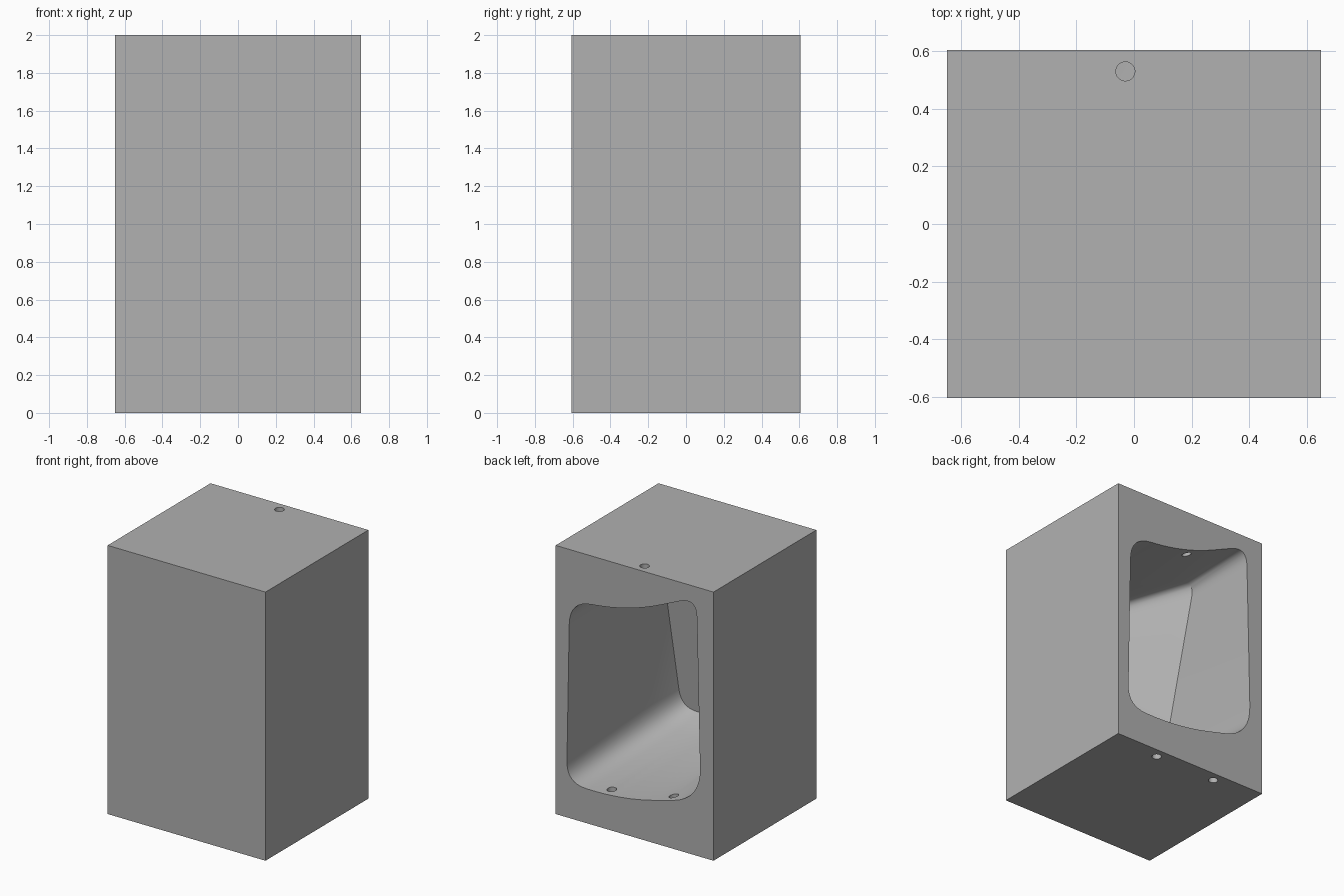
import bpy, bmesh, math
from mathutils import Vector

cube = bpy.data.objects.get("Cube")
if cube:
    bpy.data.objects.remove(cube, do_unlink=True)

# Single grey material
grey = bpy.data.materials.new("plain grey")
grey.use_nodes = True
colour = (0.44, 0.44, 0.44, 1)
grey.diffuse_color = colour
grey.node_tree.nodes["Principled BSDF"].inputs["Base Color"].default_value = colour


def add_object(name, bm):
    bmesh.ops.recalc_face_normals(bm, faces=bm.faces)
    mesh = bpy.data.meshes.new(name)
    bm.to_mesh(mesh)
    bm.free()
    mesh.materials.append(grey)
    obj = bpy.data.objects.new(name, mesh)
    bpy.context.collection.objects.link(obj)
    return obj


def rounded_ring(corners, depth, steps=8):
    """Round each (x, z, radius) corner; depth(z) gives the y position."""
    ring = []
    for i, (x, z, r) in enumerate(corners):
        c = Vector((x, z))
        before = Vector(corners[i - 1][:2])
        after = Vector(corners[(i + 1) % len(corners)][:2])
        a = c + (before - c).normalized() * r
        b = c + (after - c).normalized() * r
        for s in range(steps + 1):
            t = s / steps
            p = a * (1 - t) ** 2 + c * 2 * t * (1 - t) + b * t ** 2
            ring.append((p.x, depth(p.y), p.y))
    return ring


def loft(bm, rings):
    """Skin the rings, cap the last one and return the edges of the first."""
    loops = [[bm.verts.new(p) for p in ring] for ring in rings]
    n = len(loops[0])
    for low, high in zip(loops, loops[1:]):
        for i in range(n):
            j = (i + 1) % n
            bm.faces.new((low[i], low[j], high[j], high[i]))
    bm.faces.new(loops[-1])
    return [bm.edges.get((loops[0][i - 1], loops[0][i])) for i in range(n)]


def drill(block, x, y, z0, z1, r=0.033):
    bm = bmesh.new()
    bmesh.ops.create_cone(bm, cap_ends=True, segments=32, radius1=r, radius2=r, depth=z1 - z0)
    bmesh.ops.translate(bm, verts=bm.verts, vec=(x, y, (z0 + z1) / 2))
    cutter = add_object("hole_cutter", bm)
    cutter.hide_render = True
    cut = block.modifiers.new("hole", "BOOLEAN")
    cut.operation = "DIFFERENCE"
    cut.solver = "FLOAT"
    cut.object = cutter
    bpy.ops.object.modifier_apply(modifier=cut.name)
    bpy.data.objects.remove(cutter, do_unlink=True)


# Cavity sections, narrowing from the back opening to the front wall
mouth = [(0.535, 1.62, 0.18), (0.05, 1.67, 0.28), (-0.51, 1.92, 0.15),
         (-0.545, 0.42, 0.24), (0.1, 0.25, 0.28), (0.56, 0.26, 0.16)]
middle = [(0.52, 1.62, 0.16), (0.05, 1.67, 0.28), (-0.49, 1.88, 0.12),
          (-0.5, 0.47, 0.22), (0.08, 0.33, 0.22), (0.49, 0.35, 0.16)]
end = [(0.49, 1.62, 0.1), (0.2, 1.65, 0.1), (-0.13, 1.74, 0.1),
       (-0.14, 0.5, 0.14), (0.12, 0.44, 0.1), (0.4, 0.43, 0.14)]

# Outer box, with its back face replaced by the hollow
HALF_DEPTH = 0.605
bm = bmesh.new()
bmesh.ops.create_cube(bm, size=1)
bmesh.ops.scale(bm, verts=bm.verts, vec=(1.3, 2 * HALF_DEPTH, 2))
bmesh.ops.translate(bm, verts=bm.verts, vec=(0, 0, 1))
bm.normal_update()
back = next(f for f in bm.faces if f.normal.y > 0.9)
border = list(back.edges)
bmesh.ops.delete(bm, geom=[back], context="FACES_ONLY")
rim = loft(bm, [
    rounded_ring(mouth, lambda z: HALF_DEPTH),
    rounded_ring(middle, lambda z: -0.44 + 0.27 * z),
    rounded_ring(end, lambda z: -0.56 + 0.1 * z)])
bmesh.ops.triangle_fill(bm, edges=border + rim, use_beauty=True, normal=(0, 1, 0))
block = add_object("hollow_block", bm)

# Holes drilled through the top and the bottom into the cavity
bpy.ops.object.select_all(action="DESELECT")
block.select_set(True)
bpy.context.view_layer.objects.active = block
drill(block, -0.03, 0.53, 1.5, 2.1)
drill(block, 0.24, 0.53, -0.1, 0.5)
drill(block, -0.27, 0.53, -0.1, 0.5)

# Smooth cavity walls with crisp rims
bpy.ops.object.shade_smooth_by_angle(angle=math.radians(30))
